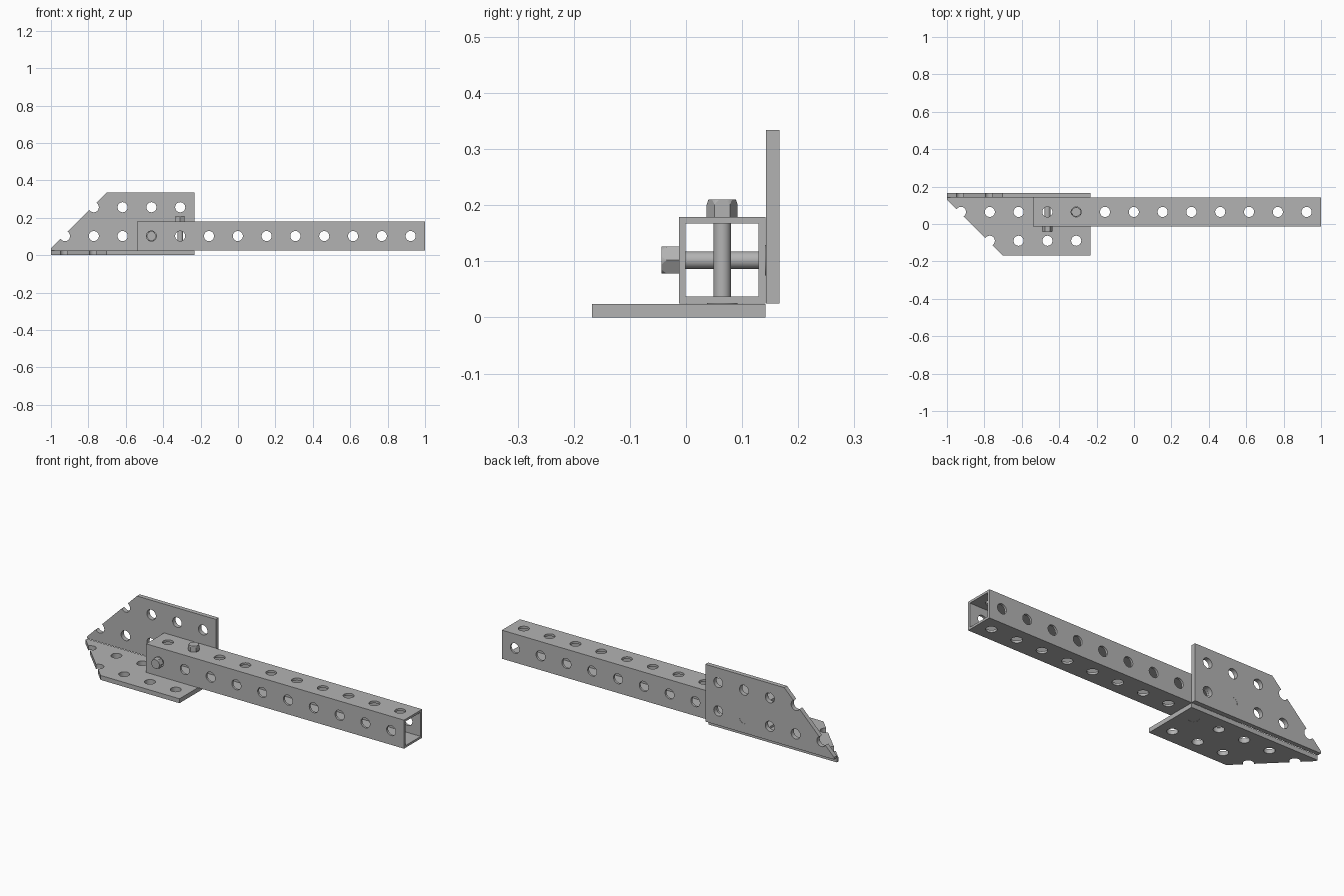
import bpy, bmesh, math
from mathutils import Matrix, Vector

cube = bpy.data.objects.get("Cube")
if cube:
    bpy.data.objects.remove(cube, do_unlink=True)

steel = bpy.data.materials.new("grey steel")
steel.use_nodes = True
GREY = (0.45, 0.45, 0.45, 1)
steel.diffuse_color = GREY
steel.node_tree.nodes["Principled BSDF"].inputs["Base Color"].default_value = GREY

PITCH = 0.154               # hole spacing, equal to the tube width
HALF = PITCH / 2
WALL = 0.012
HOLE = 0.027
THICK = 0.024
LEFT, RIGHT = -1.0, 1.0
TUBE_END = RIGHT - 10 * PITCH
PLATE_END = LEFT + 5 * PITCH - 0.002
CY, CZ = 0.0645, 0.102      # tube axis
BACK = CY + HALF + 0.001    # inner face of the back plate
AXES = {"x": Matrix.Rotation(math.pi / 2, 4, "Y"),
        "y": Matrix.Rotation(math.pi / 2, 4, "X"),
        "z": Matrix.Identity(4)}


def finish(name, bm):
    bmesh.ops.recalc_face_normals(bm, faces=bm.faces)
    mesh = bpy.data.meshes.new(name)
    bm.to_mesh(mesh)
    bm.free()
    mesh.materials.append(steel)
    obj = bpy.data.objects.new(name, mesh)
    bpy.context.collection.objects.link(obj)
    return obj


def activate(obj):
    bpy.ops.object.select_all(action="DESELECT")
    obj.select_set(True)
    bpy.context.view_layer.objects.active = obj


def smooth(obj):
    activate(obj)
    bpy.ops.object.shade_smooth_by_angle(angle=math.radians(25))


def add_rod(bm, center, axis, radius, length, sides=32, spin=0, tip=None):
    bmesh.ops.create_cone(
        bm, cap_ends=True, segments=sides, radius1=radius,
        radius2=radius if tip is None else tip, depth=length,
        matrix=Matrix.Translation(center) @ AXES[axis] @ Matrix.Rotation(spin, 4, "Z"))


def rod(name, center, axis, radius, length, **kw):
    bm = bmesh.new()
    add_rod(bm, center, axis, radius, length, **kw)
    return finish(name, bm)


def drill(obj, centers, axis, length):
    bm = bmesh.new()
    for c in centers:
        add_rod(bm, c, axis, HOLE, length)
    cutter = finish("hole_cutter", bm)
    cutter.hide_render = True
    mod = obj.modifiers.new("holes", "BOOLEAN")
    mod.operation, mod.solver, mod.object = "DIFFERENCE", "EXACT", cutter
    activate(obj)
    bpy.ops.object.modifier_apply(modifier=mod.name)
    bpy.data.objects.remove(cutter, do_unlink=True)


def prism(name, points, depth):
    bm = bmesh.new()
    face = bm.faces.new([bm.verts.new(p) for p in points])
    out = bmesh.ops.extrude_face_region(bm, geom=[face])
    verts = [g for g in out["geom"] if isinstance(g, bmesh.types.BMVert)]
    bmesh.ops.translate(bm, verts=verts, vec=depth)
    return finish(name, bm)


# Square tube, open at both ends
bm = bmesh.new()
rings = []
for x in (TUBE_END, RIGHT):
    for h in (HALF, HALF - WALL):
        rings.append([bm.verts.new((x, CY + sy * h, CZ + sz * h))
                      for sy, sz in ((-1, -1), (1, -1), (1, 1), (-1, 1))])
for a, b in ((0, 1), (0, 2), (1, 3), (2, 3)):
    for i in range(4):
        j = (i + 1) % 4
        bm.faces.new((rings[a][i], rings[a][j], rings[b][j], rings[b][i]))
tube = finish("square_tube", bm)
stations = [(RIGHT - HALF - i * PITCH, CY, CZ) for i in range(10)]
for axis in "yz":
    drill(tube, stations, axis, 0.3)
smooth(tube)

# Clipped gusset plates: u runs away from the corner between the plates
RISE = 0.309
outline = [(LEFT, 0), (PLATE_END, 0), (PLATE_END, RISE),
           (LEFT + RISE - WALL, RISE), (LEFT, WALL)]
hole_spots = [(RIGHT - HALF - PITCH * (8 + k + 0.5) + HALF + 0.0, HALF + row * PITCH)
              for row in range(2) for k in range(5 - row)]


def gusset(name, place, depth, axis):
    plate = prism(name, [place(u, v) for u, v in outline], depth)
    mid = Vector(depth) / 2
    drill(plate, [Vector(place(u, v)) + mid for u, v in hole_spots], axis, 0.1)
    smooth(plate)


gusset("back_plate", lambda u, v: (u, BACK, CZ - HALF + v), (0, THICK, 0), "y")
gusset("bottom_plate", lambda u, v: (u, CY + HALF - v, 0), (0, 0, THICK), "z")


# Bolts: flush round head in the plate, shank through the tube, hex nut outside
def bolt(name, x, axis):
    out = Vector((0, -1, 0)) if axis == "y" else Vector((0, 0, 1))
    mid = Vector((x, CY, CZ))
    spin = math.pi / 2 if axis == "y" else 0
    smooth(rod(name + "_head", mid - out * (HALF + THICK / 2), axis, HOLE, THICK))
    smooth(rod(name + "_shank", mid, axis, 0.0155, PITCH + 0.01))
    nut = rod(name + "_nut", mid + out * (HALF + 0.0155), axis, 0.0277, 0.031,
              sides=6, spin=spin)
    # Round off the outer corners of the nut with a conical cut
    cone = rod("nut_chamfer", mid + out * (HALF + 0.001), axis, 0.0455, 0.062,
               sides=48)
    for v in cone.data.vertices:
        along = (v.co - mid).dot(out)
        if along > HALF:
            axis_point = mid + out * along
            v.co = axis_point + (v.co - axis_point) * 0.53
    cone.hide_render = True
    mod = nut.modifiers.new("chamfer", "BOOLEAN")
    mod.operation, mod.solver, mod.object = "INTERSECT", "EXACT", cone
    activate(nut)
    bpy.ops.object.modifier_apply(modifier=mod.name)
    bpy.data.objects.remove(cone, do_unlink=True)


bolt("horizontal_bolt", stations[-1][0], "y")
bolt("vertical_bolt", stations[-2][0], "z")
